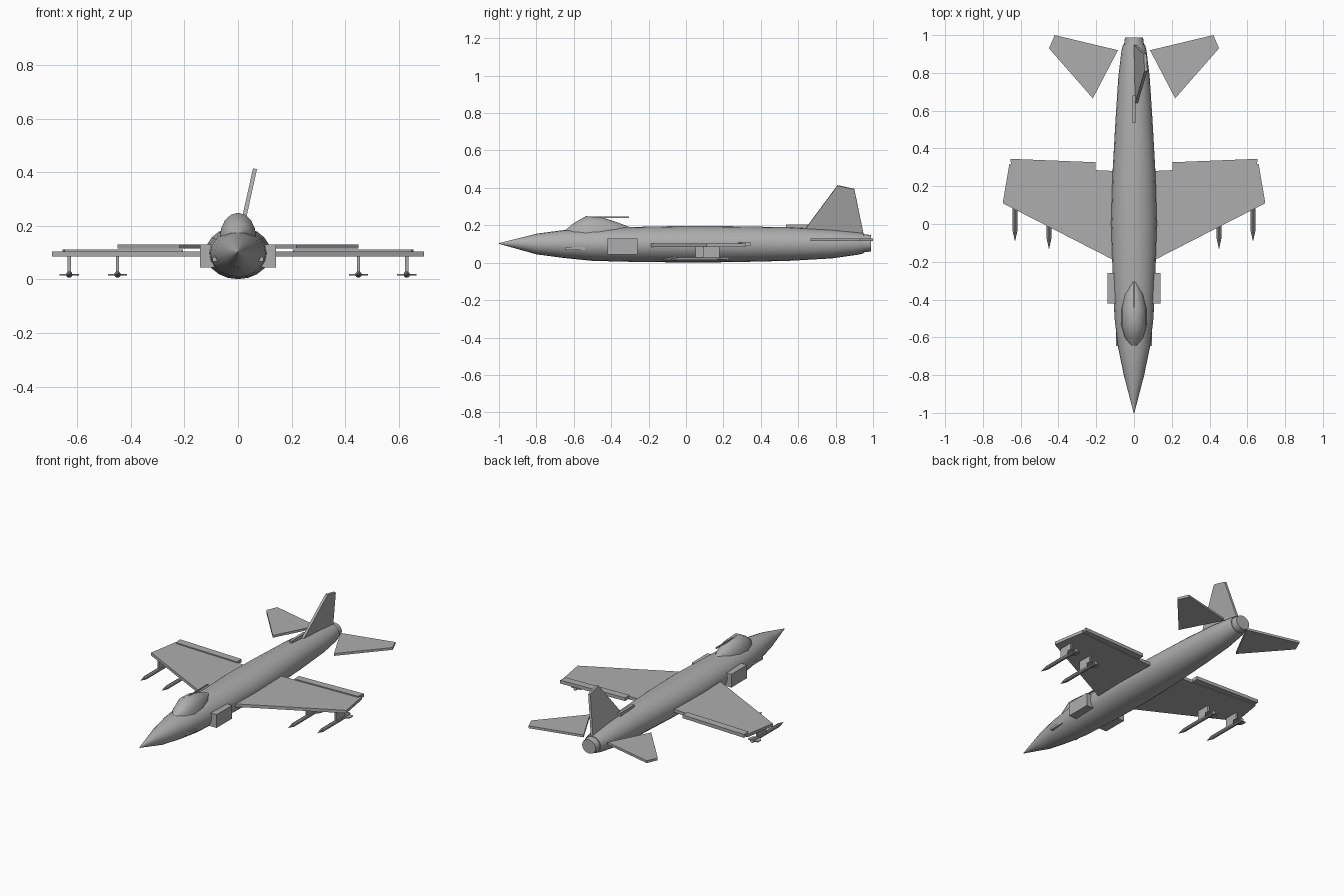
import bpy, bmesh, math
from mathutils import Vector

if "Cube" in bpy.data.objects:
    bpy.data.objects.remove(bpy.data.objects["Cube"])

grey = bpy.data.materials.new("airframe grey")
grey.diffuse_color = (0.42, 0.42, 0.42, 1)
grey.use_nodes = True
grey.node_tree.nodes["Principled BSDF"].inputs["Base Color"].default_value = grey.diffuse_color


def finish(name, bm, smooth=False):
    bmesh.ops.recalc_face_normals(bm, faces=bm.faces)
    me = bpy.data.meshes.new(name)
    bm.to_mesh(me)
    bm.free()
    ob = bpy.data.objects.new(name, me)
    bpy.context.collection.objects.link(ob)
    me.materials.append(grey)
    if smooth:
        bpy.ops.object.select_all(action='DESELECT')
        ob.select_set(True)
        bpy.context.view_layer.objects.active = ob
        bpy.ops.object.shade_smooth_by_angle(angle=math.radians(35))
    return ob


def loft(name, stations, sides=16, x=0.0, half=False):
    """Elliptical sections (y, half width, half height, centre z) joined along y."""
    bm = bmesh.new()
    span = math.pi if half else 2 * math.pi
    n = sides + 1 if half else sides
    rings = []
    for y, rx, rz, zc in stations:
        rings.append([bm.verts.new((x + rx * math.cos(span * i / sides), y,
                                    zc + rz * math.sin(span * i / sides))) for i in range(n)])
    for a, b in zip(rings, rings[1:]):
        for i in range(n):
            j = (i + 1) % n
            bm.faces.new((a[i], a[j], b[j], b[i]))
    bm.faces.new(rings[0])
    bm.faces.new(rings[-1])
    return finish(name, bm, True)


def plate(name, pts, offset):
    """Flat outline pushed along an offset vector."""
    bm = bmesh.new()
    face = bm.faces.new([bm.verts.new(p) for p in pts])
    new = bmesh.ops.extrude_face_region(bm, geom=[face])['geom']
    bmesh.ops.translate(bm, vec=Vector(offset),
                        verts=[v for v in new if isinstance(v, bmesh.types.BMVert)])
    return finish(name, bm)


def flat(name, outline, z0, z1, s=1):
    return plate(name, [(s * x, y, z0) for x, y in outline], (0, 0, z1 - z0))


def box(name, x0, x1, y0, y1, z0, z1, s=1):
    return flat(name, [(x0, y0), (x1, y0), (x1, y1), (x0, y1)], z0, z1, s)


# Fuselage and exhaust
loft("fuselage", [(-1.0, .002, .002, .103), (-.8, .054, .055, .1), (-.65, .085, .075, .1),
                  (-.5, .103, .088, .098), (-.3, .112, .093, .098), (0, .122, .098, .099),
                  (.25, .115, .096, .099), (.55, .098, .09, .1), (.78, .083, .077, .1),
                  (.92, .066, .06, .103), (.95, .058, .054, .104)], 20)
loft("exhaust_nozzle", [(.94, .054, .05, .104), (.988, .048, .044, .104)], 20)

# Canopy with the rod trailing from its crest
loft("canopy", [(-.652, .012, .004, .165), (-.60, .05, .052, .16), (-.535, .068, .092, .157),
                (-.45, .068, .086, .157), (-.37, .05, .06, .157), (-.30, .012, .033, .157)],
     8, half=True)
box("canopy_rod", -.004, .004, -.53, -.305, .24, .247)

# Fin leaning to one side, and the spine in front of it
fin = [(.64, .185), (.81, .415), (.9, .395), (.95, .15)]
plate("tail_fin", [(.002 + (z - .17) * .22, y, z) for y, z in fin], (.015, 0, -.003))
box("fin_spine", -.009, .009, .535, .68, .165, .204)

for s, side in ((1, "right"), (-1, "left")):
    # Wing and raised trailing flap
    flat("wing_" + side, [(.09, -.2), (.695, .11), (.66, .318), (.2, .285), (.09, .28)],
         .085, .104, s)
    flat("wing_flap_" + side, [(.205, .28), (.648, .295), (.655, .345), (.205, .327)],
         .09, .111, s)
    # Tailplane
    flat("tailplane_" + side, [(.085, .92), (.218, .665), (.45, .93), (.42, 1.0)],
         .115, .13, s)
    # Air intake and gun
    box("air_intake_" + side, .08, .141, -.42, -.26, .045, .13, s)
    box("gun_" + side, .075, .095, -.645, -.54, .067, .083, s)
    # Missiles with pylons and tail vanes
    for label, x, y in (("inner", .45, -.13), ("outer", .63, -.09)):
        tag = label + "_" + side
        loft("missile_" + tag, [(y, .001, .001, .018), (y + .05, .012, .012, .018),
                                (y + .32, .012, .012, .018)], 10, s * x)
        box("pylon_" + tag, x - .006, x + .006, y + .18, y + .27, .02, .09, s)
        flat("missile_vanes_" + tag, [(x - .036, y + .31), (x - .036, y + .28), (x, y + .24),
                                      (x + .036, y + .28), (x + .036, y + .31)], .015, .021, s)
